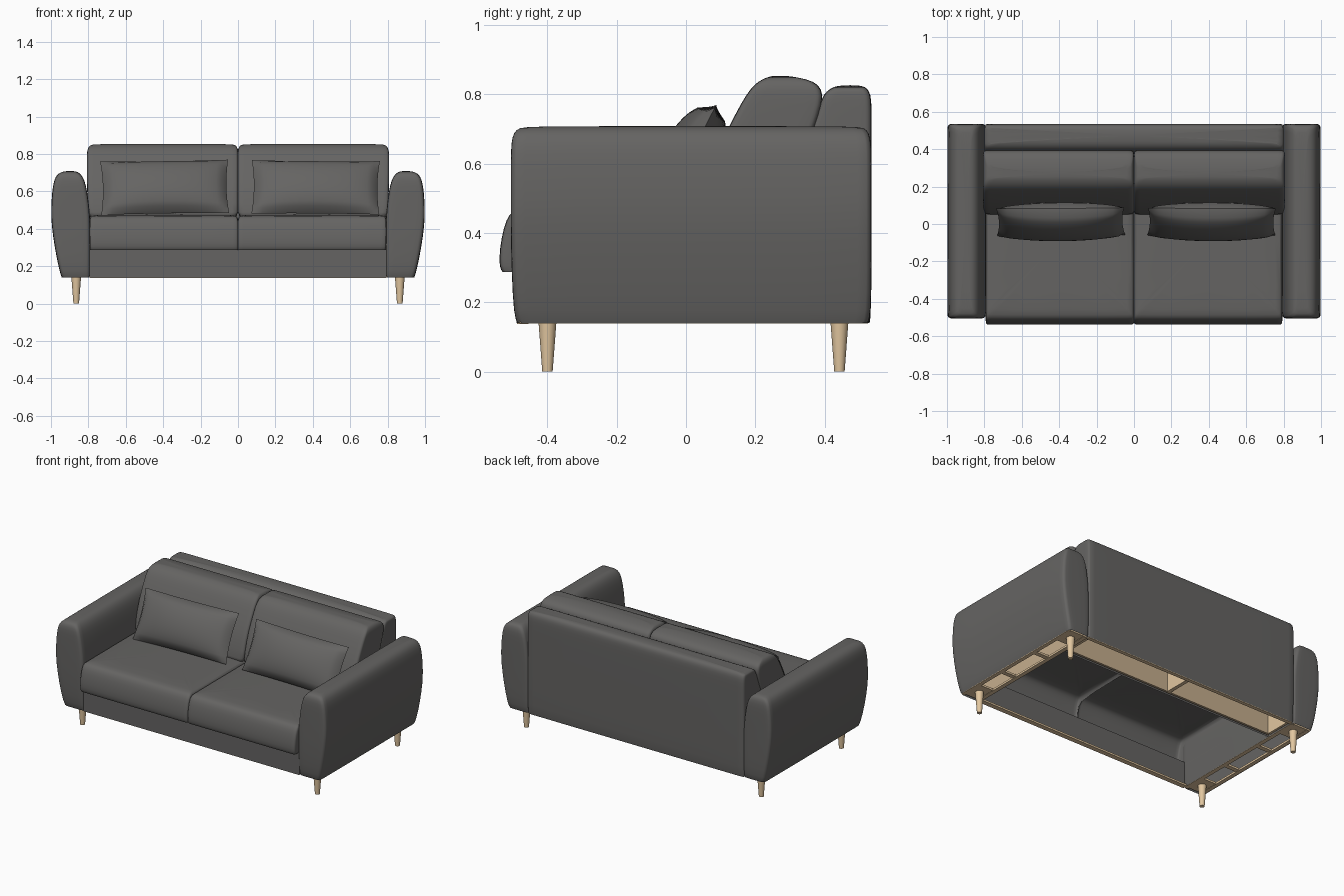
import bpy, bmesh, math
from mathutils import Matrix, Vector

if "Cube" in bpy.data.objects:
    bpy.data.objects.remove(bpy.data.objects["Cube"], do_unlink=True)


def material(name, rgb):
    m = bpy.data.materials.new(name)
    m.use_nodes = True
    m.diffuse_color = (*rgb, 1)
    bsdf = next(n for n in m.node_tree.nodes if n.type == 'BSDF_PRINCIPLED')
    bsdf.inputs["Base Color"].default_value = (*rgb, 1)
    bsdf.inputs["Roughness"].default_value = 0.8
    return m


FABRIC = material("charcoal fabric", (0.13, 0.127, 0.123))
LIGHT_WOOD = material("light wood", (0.76, 0.57, 0.35))
FRAME_WOOD = material("frame wood", (0.56, 0.42, 0.27))


def finish(name, bm, mat, smooth=True, subdiv=0):
    bmesh.ops.recalc_face_normals(bm, faces=bm.faces[:])
    me = bpy.data.meshes.new(name)
    bm.to_mesh(me)
    bm.free()
    me.materials.append(mat)
    ob = bpy.data.objects.new(name, me)
    bpy.context.collection.objects.link(ob)
    if subdiv:
        ob.modifiers.new("soften", 'SUBSURF').levels = subdiv
        ob.modifiers["soften"].render_levels = subdiv
    if smooth:
        bpy.ops.object.select_all(action='DESELECT')
        ob.select_set(True)
        bpy.context.view_layer.objects.active = ob
        bpy.ops.object.shade_smooth_by_angle(angle=math.radians(50))
    return ob


STEPS = 4


def rounded_rect(x0, x1, y0, y1, r):
    r = min(r, (x1 - x0) * 0.45, (y1 - y0) * 0.45)
    corners = [(x1 - r, y1 - r), (x0 + r, y1 - r), (x0 + r, y0 + r), (x1 - r, y0 + r)]
    for q, (cx, cy) in enumerate(corners):
        for i in range(STEPS + 1):
            a = (q + i / STEPS) * math.pi / 2
            yield cx + r * math.cos(a), cy + r * math.sin(a)


def loft(name, levels, r, side=1, closed_bottom=False, open_inner_below=0):
    """Stack rounded rectangles given as (z, x0, x1, y0, y1)."""
    bm = bmesh.new()
    rings = [[bm.verts.new((side * x, y, z)) for x, y in rounded_rect(x0, x1, y0, y1, r)]
             for z, x0, x1, y0, y1 in levels]
    inner_side = 2 * STEPS + 1
    for low, high in zip(rings, rings[1:]):
        for i in range(len(low)):
            if i == inner_side and low[0].co.z < open_inner_below:
                continue
            j = (i + 1) % len(low)
            bm.faces.new((low[i], low[j], high[j], high[i]))
    bm.faces.new(rings[-1])
    if closed_bottom:
        bm.faces.new(rings[0])
    return finish(name, bm, FABRIC, subdiv=1)


def box(name, x0, x1, y0, y1, z0, z1, mat):
    bm = bmesh.new()
    size = Matrix.Diagonal((x1 - x0, y1 - y0, z1 - z0, 1))
    mid = Matrix.Translation(((x0 + x1) / 2, (y0 + y1) / 2, (z0 + z1) / 2))
    bmesh.ops.create_cube(bm, size=1, matrix=mid @ size)
    return finish(name, bm, mat, smooth=False)


def pillow(name, cx, roll):
    """Two bulging sheets with pinched edges, joined along a seam."""
    w, h, t = 0.342, 0.16, 0.082
    bm = bmesh.new()
    for s in (-1, 1):
        made = bmesh.ops.create_grid(bm, x_segments=24, y_segments=14, size=1)
        for v in made["verts"]:
            u, k = v.co.x, v.co.y
            bulge = max(0, (1 - u * u) * (1 - k * k)) ** 0.45 if max(abs(u), abs(k)) < 0.999 else 0
            v.co = Vector((w * u * (1 - 0.035 * (1 - k * k)), s * t * bulge,
                           h * k * (1 - 0.025 * (1 - u * u))))
    bmesh.ops.remove_doubles(bm, verts=bm.verts[:], dist=0.0005)
    place = (Matrix.Translation((cx, 0.012, 0.622)) @ Matrix.Rotation(math.radians(-27), 4, 'X')
             @ Matrix.Rotation(math.radians(roll), 4, 'Y'))
    bmesh.ops.transform(bm, matrix=place, verts=bm.verts[:])
    return finish(name, bm, FABRIC)


arm_levels = [
    (0.14, 0.79, 0.942, -0.487, 0.525), (0.16, 0.79, 0.951, -0.497, 0.534),
    (0.29, 0.79, 0.979, -0.504, 0.536), (0.42, 0.79, 0.997, -0.506, 0.536),
    (0.50, 0.793, 1.0, -0.506, 0.536), (0.60, 0.806, 0.994, -0.506, 0.536),
    (0.66, 0.820, 0.984, -0.505, 0.535), (0.69, 0.838, 0.968, -0.498, 0.528),
    (0.704, 0.856, 0.946, -0.482, 0.515), (0.709, 0.875, 0.92, -0.45, 0.49)]

seat_levels = [
    (0.288, -0.001, 0.79, -0.53, 0.30), (0.30, -0.001, 0.793, -0.539, 0.31),
    (0.35, -0.001, 0.794, -0.539, 0.31), (0.42, -0.001, 0.794, -0.526, 0.31),
    (0.455, 0.0, 0.793, -0.51, 0.31), (0.470, 0.008, 0.785, -0.49, 0.30),
    (0.476, 0.04, 0.75, -0.44, 0.27)]

back_cushion_levels = [
    (0.455, -0.001, 0.803, 0.045, 0.29), (0.47, -0.001, 0.804, 0.047, 0.295),
    (0.60, -0.001, 0.806, 0.075, 0.335), (0.70, -0.001, 0.808, 0.12, 0.37),
    (0.78, -0.001, 0.808, 0.162, 0.397), (0.815, 0.0, 0.807, 0.185, 0.392),
    (0.838, 0.004, 0.80, 0.208, 0.372), (0.850, 0.015, 0.785, 0.235, 0.32),
    (0.854, 0.04, 0.765, 0.25, 0.29)]

back_levels = [
    (0.14, -0.798, 0.798, 0.30, 0.53), (0.16, -0.80, 0.80, 0.30, 0.535),
    (0.45, -0.80, 0.80, 0.30, 0.536), (0.60, -0.80, 0.80, 0.315, 0.536),
    (0.70, -0.80, 0.80, 0.362, 0.536), (0.77, -0.80, 0.80, 0.385, 0.536),
    (0.80, -0.799, 0.799, 0.397, 0.533), (0.817, -0.796, 0.796, 0.415, 0.524),
    (0.827, -0.785, 0.785, 0.44, 0.508)]

# Upholstered body
loft("back_rest", back_levels, 0.02)
box("front_rail", -0.795, 0.795, -0.49, -0.475, 0.14, 0.31, FABRIC)
for side, label in ((1, "left"), (-1, "right")):
    loft(label + "_arm", arm_levels, 0.024, side)
    loft(label + "_seat_cushion", seat_levels, 0.016, side, open_inner_below=0.44)
    loft(label + "_back_cushion", back_cushion_levels, 0.02, side, closed_bottom=True)
pillow("left_pillow", 0.415, 0.5)
pillow("right_pillow", -0.392, -1)

# Wooden frame under the body
box("back_board", -0.78, 0.78, 0.31, 0.325, 0.145, 0.28, FRAME_WOOD)
box("back_divider", -0.012, 0.012, 0.325, 0.51, 0.145, 0.28, LIGHT_WOOD)
box("back_rim", -0.79, 0.79, 0.50, 0.525, 0.139, 0.152, LIGHT_WOOD)
box("front_rim", -0.79, 0.79, -0.488, -0.455, 0.138, 0.15, LIGHT_WOOD)
for side, label in ((1, "left"), (-1, "right")):
    def arm_part(name, x0, x1, y0, y1, z0, z1, mat=LIGHT_WOOD):
        a, b = sorted((side * x0, side * x1))
        box(label + name, a, b, y0, y1, z0, z1, mat)
    arm_part("_back_end_board", 0.77, 0.785, 0.325, 0.50, 0.145, 0.28)
    arm_part("_arm_board", 0.797, 0.81, -0.47, 0.50, 0.145, 0.24, FRAME_WOOD)
    arm_part("_arm_inner_rim", 0.792, 0.82, -0.48, 0.51, 0.139, 0.152)
    arm_part("_arm_outer_rim", 0.912, 0.938, -0.48, 0.51, 0.139, 0.152)
    for i, y in enumerate((-0.13, 0.17)):
        arm_part("_arm_slat_%d" % i, 0.82, 0.912, y - 0.015, y + 0.015, 0.142, 0.155)

    # Tapered legs with mounting plates
    for y, end in ((-0.40, "front"), (0.443, "back")):
        arm_part("_%s_leg_plate" % end, 0.80, 0.93, y - 0.07, y + 0.07, 0.141, 0.154)
        bm = bmesh.new()
        bmesh.ops.create_cone(bm, cap_ends=True, segments=24, radius1=0.015, radius2=0.026,
                              depth=0.145, matrix=Matrix.Translation((side * 0.865, y, 0.0725)))
        finish("%s_%s_leg" % (label, end), bm, LIGHT_WOOD)
